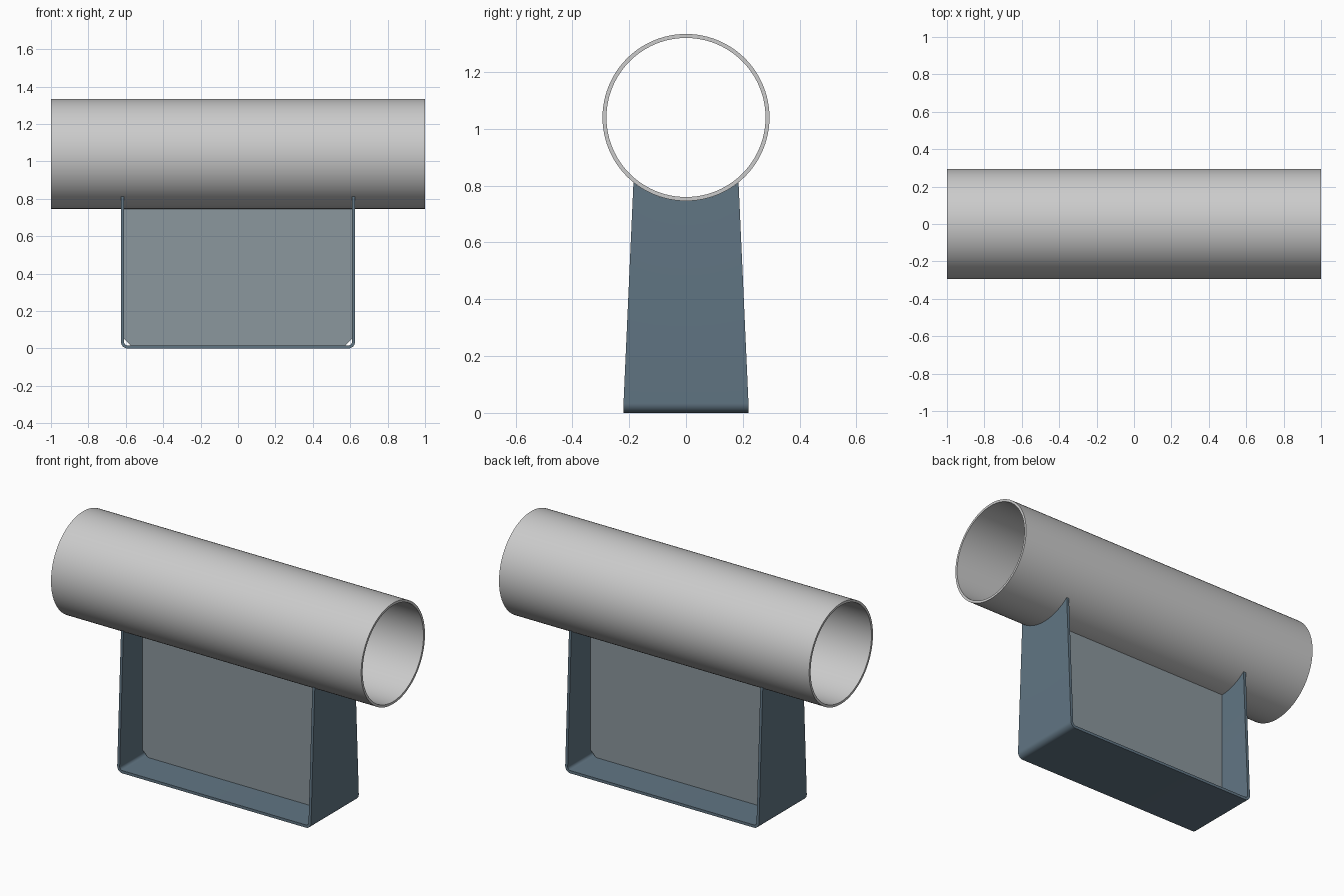
import bpy, bmesh
from math import sin, cos, pi, sqrt

if "Cube" in bpy.data.objects:
    bpy.data.objects.remove(bpy.data.objects["Cube"])

PIPE_Z, R_OUT, R_IN = 1.04, 0.294, 0.28
HALF_X, THICK, BEND = 0.625, 0.016, 0.034
Y_BASE, Y_TOP, Z_TOP = 0.22, 0.185, 0.81


def material(name, rgb):
    mat = bpy.data.materials.new(name)
    mat.diffuse_color = (*rgb, 1)
    mat.use_nodes = True
    mat.node_tree.nodes["Principled BSDF"].inputs["Base Color"].default_value = mat.diffuse_color
    return mat


def finish(name, bm, mat=None):
    bmesh.ops.recalc_face_normals(bm, faces=bm.faces)
    mesh = bpy.data.meshes.new(name)
    bm.to_mesh(mesh)
    bm.free()
    obj = bpy.data.objects.new(name, mesh)
    bpy.context.collection.objects.link(obj)
    if mat:
        mesh.materials.append(mat)
    bpy.ops.object.select_all(action='DESELECT')
    obj.select_set(True)
    bpy.context.view_layer.objects.active = obj
    bpy.ops.object.shade_smooth_by_angle(angle=pi / 6)
    return obj


def loft(bm, rings, wrap):
    """Join closed rings of points with quads; wrap joins last to first."""
    loops = [[bm.verts.new(p) for p in ring] for ring in rings]
    pairs = list(zip(loops, loops[1:])) + ([(loops[-1], loops[0])] if wrap else [])
    for a, b in pairs:
        for i in range(len(a)):
            j = (i + 1) % len(a)
            bm.faces.new((a[i], a[j], b[j], b[i]))
    return loops


# Hollow pipe along x
bm = bmesh.new()
section = [(-1, R_OUT), (1, R_OUT), (1, R_IN), (-1, R_IN)]
SEG = 96
loft(bm, [[(x, r * cos(2 * pi * k / SEG), PIPE_Z + r * sin(2 * pi * k / SEG))
           for x, r in section] for k in range(SEG)], True)
finish("pipe", bm)


# U-shaped bent strap, tapering upward, tops coped to the pipe
def u_line(v, inset):
    """One line down a leg, across the base and up the other leg."""
    y_top = v * Y_TOP
    right = [(HALF_X - BEND + (BEND - inset) * sin(a), v * Y_BASE,
              BEND - (BEND - inset) * cos(a))
             for a in (pi / 2 * k / 8 for k in range(9))]
    right.append((HALF_X - inset, y_top, PIPE_Z - sqrt(R_OUT ** 2 - y_top ** 2)))
    return [(-x, y, z) for x, y, z in reversed(right)] + right


bm = bmesh.new()
ROWS = 24
rings = []
for k in range(ROWS + 1):
    v = 2 * k / ROWS - 1
    rings.append(u_line(v, 0) + u_line(v, THICK)[::-1])
loops = loft(bm, rings, False)
for ring in (loops[0], loops[-1]):
    for i in range(len(ring) // 2 - 1):
        bm.faces.new((ring[i], ring[i + 1], ring[-2 - i], ring[-1 - i]))
finish("support_strap", bm, material("blue_steel", (0.12, 0.18, 0.23)))

# Central web plate with clipped lower corners
bm = bmesh.new()
w, clip = HALF_X - THICK, 0.034
half = [(w - clip, THICK), (w, THICK + clip), (w, PIPE_Z - R_OUT)]
outline = half + [(-x, z) for x, z in reversed(half)]
loops = loft(bm, [[(x, y, z) for x, z in outline]
                  for y in (-THICK / 2, THICK / 2)], False)
for ring in loops:
    bm.faces.new(ring)
finish("web_plate", bm, material("grey_steel", (0.26, 0.31, 0.34)))
